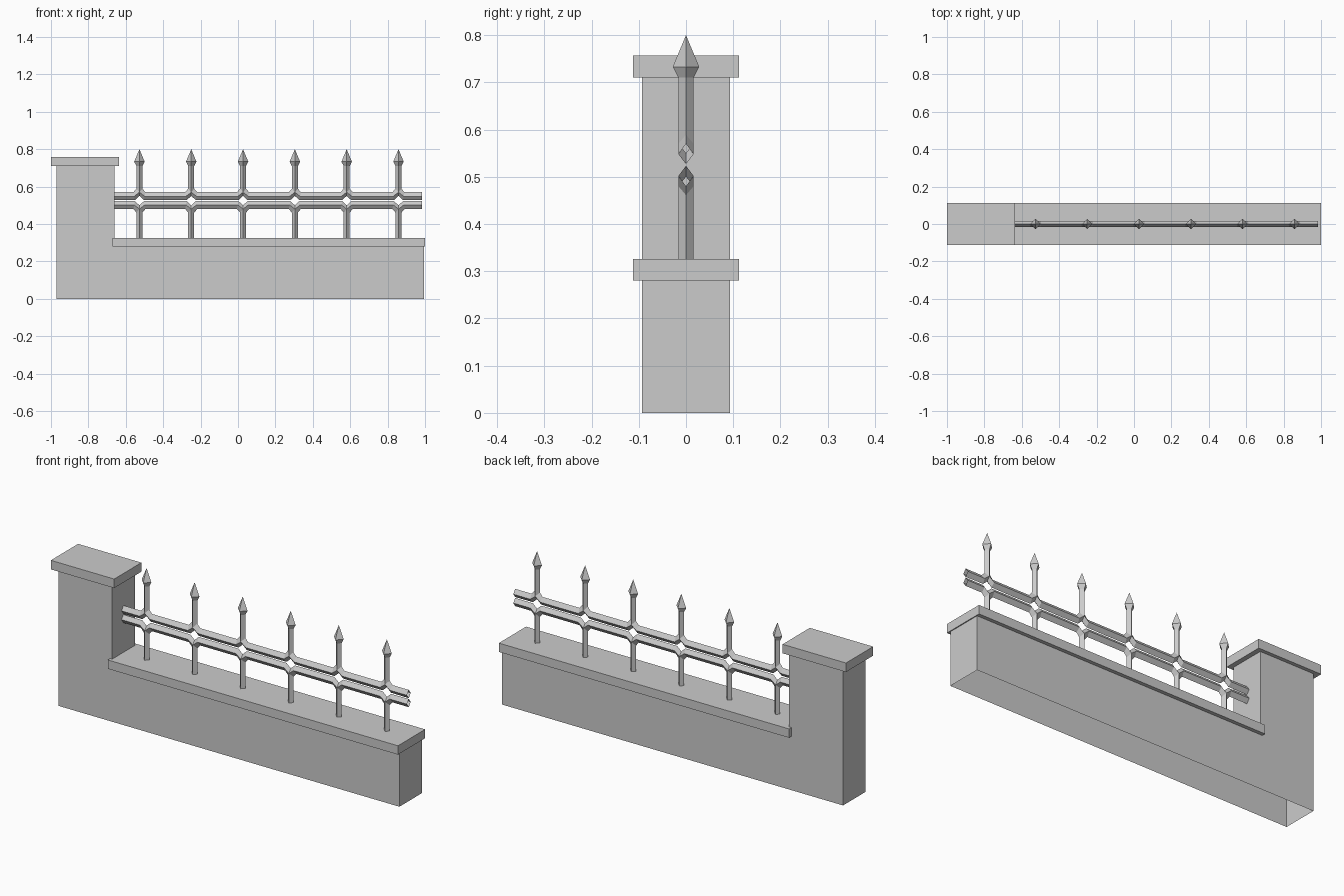
import bpy, bmesh

if "Cube" in bpy.data.objects:
    bpy.data.objects.remove(bpy.data.objects["Cube"])


def finish(bm, name):
    bmesh.ops.remove_doubles(bm, verts=bm.verts, dist=0.0005)
    bmesh.ops.recalc_face_normals(bm, faces=bm.faces)
    mesh = bpy.data.meshes.new(name)
    bm.to_mesh(mesh)
    bm.free()
    ob = bpy.data.objects.new(name, mesh)
    bpy.context.collection.objects.link(ob)
    return ob


def slab(name, profile, half_depth, open_bottom=False):
    """Extrude an x/z outline through the depth of the wall."""
    bm = bmesh.new()
    face = bm.faces.new([bm.verts.new((x, -half_depth, z)) for x, z in profile])
    ext = bmesh.ops.extrude_face_region(bm, geom=[face], use_keep_orig=True)
    moved = [g for g in ext["geom"] if isinstance(g, bmesh.types.BMVert)]
    bmesh.ops.translate(bm, verts=moved, vec=(0, 2 * half_depth, 0))
    bmesh.ops.recalc_face_normals(bm, faces=bm.faces)
    if open_bottom:
        low = [f for f in bm.faces if all(v.co.z < 0.001 for v in f.verts)]
        bmesh.ops.delete(bm, geom=low, context='FACES')
    return finish(bm, name)


def rect(x0, x1, z0, z1):
    return [(x0, z0), (x1, z0), (x1, z1), (x0, z1)]


# Masonry: L-shaped wall with pillar, open underneath, and two overhanging caps
slab("wall_and_pillar", [(-0.97, 0), (0.995, 0), (0.995, 0.30), (-0.66, 0.30),
                         (-0.66, 0.72), (-0.97, 0.72)], 0.093, open_bottom=True)
slab("pillar_cap", rect(-1.0, -0.635, 0.71, 0.757), 0.112)
slab("wall_coping", rect(-0.672, 1.0, 0.28, 0.326), 0.112)

# Railing: diamond bars that turn from each rail into the post
W, MID, STEP, FIRST = 0.016, 0.525, 0.277, -0.527
bm = bmesh.new()


def strip(a, b, place):
    va = [bm.verts.new(place(p)) for p in a]
    vb = [bm.verts.new(place(p)) for p in b]
    for i in range(len(a) - 1):
        bm.faces.new((va[i], va[i + 1], vb[i + 1], vb[i]))


for n in range(6):
    cx = FIRST + n * STEP
    for sz, post in ((1, 0.71 - MID), (-1, MID - 0.322)):
        for sx in (-1, 1):
            far = 0.126 if (n == 5 and sx == 1) else STEP / 2
            for sy in (-1, 1):
                def place(p):
                    return (cx + sx * p[0], sy * p[1], MID + sz * p[2])
                outer = [(far, 0, 0.045), (0.032, 0, 0.045), (W, 0, 0.064), (W, 0, post)]
                ridge = [(far, W, 0.023), (0.028, W, 0.023), (0, W, 0.045), (0, W, post)]
                inner = [(far, 0, 0.002), (0.024, 0, 0.003), (0, 0, 0.025)]
                strip(outer, ridge, place)
                strip(ridge[:3], inner, place)
finish(bm, "railing")

# Spear tips: four-sided points flaring out from the posts
bm = bmesh.new()
for n in range(6):
    cx = FIRST + n * STEP
    rings = [[bm.verts.new((cx + r * dx, r * dy, z))
              for dx, dy in ((1, 0), (0, 1), (-1, 0), (0, -1))]
             for r, z in ((W, 0.71), (0.028, 0.733))]
    tip = bm.verts.new((cx, 0, 0.80))
    for i in range(4):
        j = (i + 1) % 4
        bm.faces.new((rings[0][i], rings[0][j], rings[1][j], rings[1][i]))
        bm.faces.new((rings[1][i], rings[1][j], tip))
finish(bm, "spear_tips")
